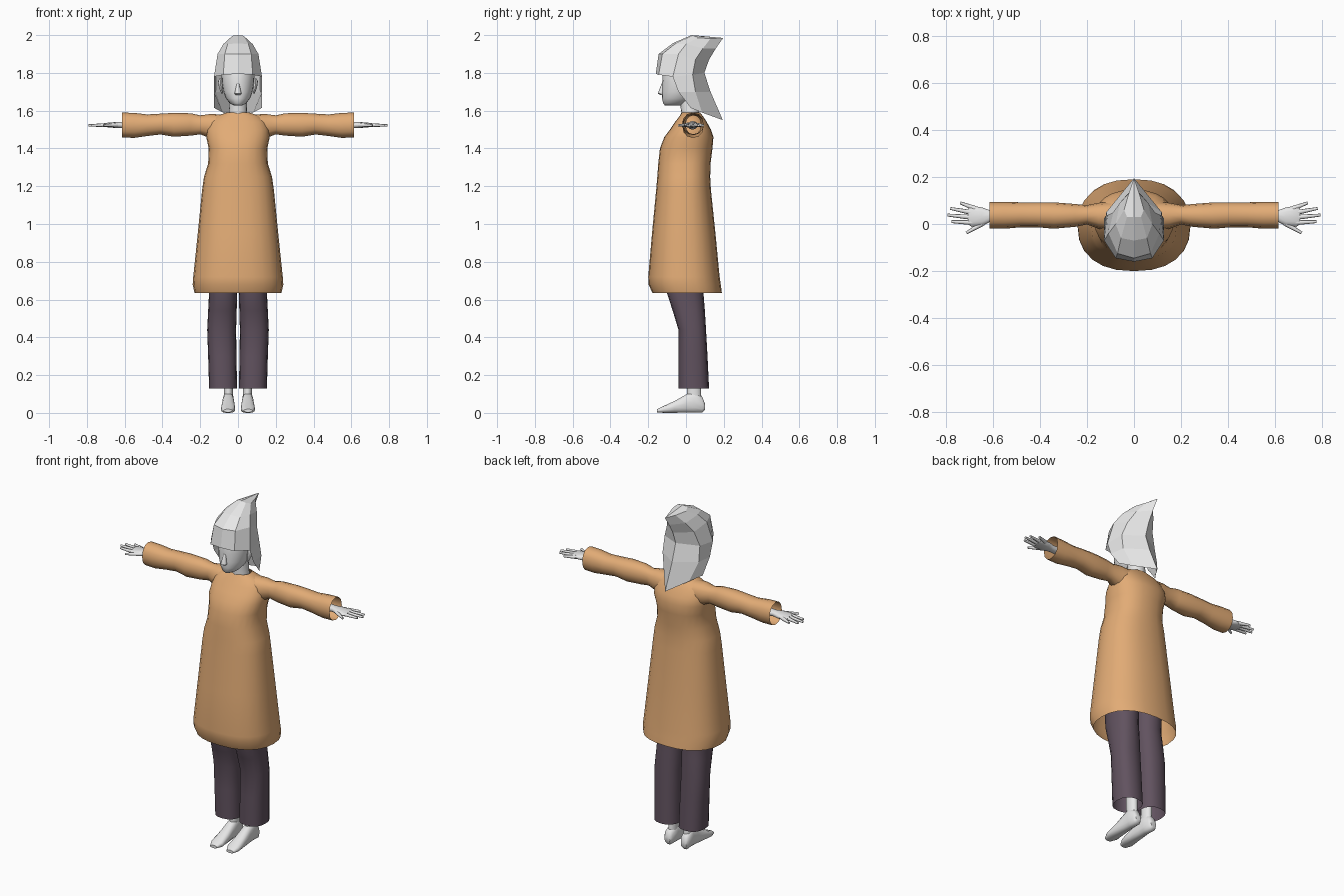
import bpy, bmesh, math
from mathutils import Vector


def material(name, rgb):
    m = bpy.data.materials.new(name)
    m.diffuse_color = (*rgb, 1)
    return m


PALE = material("pale grey", (0.8, 0.8, 0.8))
TAN = material("tan cloth", (0.76, 0.41, 0.18))
PLUM = material("dark plum cloth", (0.12, 0.085, 0.115))


def finish(name, bm, mat, smooth=True, mirror=False):
    bmesh.ops.recalc_face_normals(bm, faces=bm.faces)
    me = bpy.data.meshes.new(name)
    bm.to_mesh(me)
    bm.free()
    me.materials.append(mat)
    ob = bpy.data.objects.new(name, me)
    bpy.context.collection.objects.link(ob)
    if smooth:
        bpy.ops.object.select_all(action='DESELECT')
        ob.select_set(True)
        bpy.context.view_layer.objects.active = ob
        bpy.ops.object.shade_smooth_by_angle(angle=math.radians(50))
    if mirror:
        mod = ob.modifiers.new("mirror", 'MIRROR')
        mod.use_clip = True
        mod.merge_threshold = 0.0005
    return ob


# Each ring is (position along axis, u min, u max, v min, v max)
def add_loft(bm, rings, axis='z', n=16, power=2.0, caps=(False, False)):
    place = {'z': lambda u, v, t: (u, v, t),
             'x': lambda u, v, t: (t, u, v),
             'y': lambda u, v, t: (u, t, v)}[axis]
    loops = []
    for t, u0, u1, v0, v1 in rings:
        loop = []
        for i in range(n):
            a = 2 * math.pi * i / n
            c, s = math.cos(a), math.sin(a)
            c = math.copysign(abs(c) ** (2 / power), c)
            s = math.copysign(abs(s) ** (2 / power), s)
            loop.append(bm.verts.new(place((u0 + u1) / 2 + c * (u1 - u0) / 2,
                                           (v0 + v1) / 2 + s * (v1 - v0) / 2, t)))
        loops.append(loop)
    for a, b in zip(loops, loops[1:]):
        for i in range(n):
            j = (i + 1) % n
            bm.faces.new((a[i], a[j], b[j], b[i]))
    for flag, loop in zip(caps, (loops[0], loops[-1])):
        if flag:
            bm.faces.new(loop)


def loft(name, rings, mat, mirror=False, **kw):
    bm = bmesh.new()
    add_loft(bm, rings, **kw)
    return finish(name, bm, mat, mirror=mirror)


def add_tube(bm, p, q, r1, r2):
    p, q = Vector(p), Vector(q)
    d = q - p
    mat = d.to_track_quat('Z', 'Y').to_matrix().to_4x4()
    mat.translation = (p + q) / 2
    bmesh.ops.create_cone(bm, cap_ends=True, segments=8, radius1=r1, radius2=r2,
                          depth=d.length, matrix=mat)


def sym(rows):
    return [(z, -w, w, f, b) for z, w, f, b in rows]


# Coat body: height, half width, front, back
loft("coat", sym([
    (0.635, 0.230, -0.178, 0.190), (0.68, 0.240, -0.198, 0.184),
    (0.72, 0.237, -0.200, 0.178), (0.95, 0.213, -0.180, 0.156),
    (1.18, 0.190, -0.158, 0.132), (1.25, 0.180, -0.152, 0.128),
    (1.32, 0.158, -0.147, 0.130), (1.40, 0.155, -0.138, 0.140),
    (1.46, 0.168, -0.115, 0.145), (1.50, 0.165, -0.085, 0.132),
    (1.54, 0.150, -0.058, 0.110), (1.57, 0.120, -0.035, 0.090),
    (1.59, 0.060, -0.022, 0.075)]), TAN, n=24, power=2.35)

# Sleeves
loft("sleeve", [
    (0.08, -0.03, 0.095, 1.45, 1.58), (0.15, -0.02, 0.09, 1.455, 1.582),
    (0.20, -0.002, 0.080, 1.475, 1.575), (0.25, -0.012, 0.085, 1.468, 1.586),
    (0.34, -0.020, 0.092, 1.462, 1.588), (0.41, -0.014, 0.092, 1.474, 1.584),
    (0.48, -0.014, 0.092, 1.466, 1.580), (0.55, -0.020, 0.094, 1.456, 1.588),
    (0.613, -0.020, 0.094, 1.458, 1.590)],
    TAN, mirror=True, axis='x', n=12, power=2.2)

# Trouser legs and hidden hip part
loft("trouser_leg", [
    (0.13, 0.005, 0.153, -0.040, 0.122), (0.30, 0.008, 0.158, -0.040, 0.114),
    (0.44, 0.010, 0.163, -0.040, 0.106), (0.54, 0.007, 0.158, -0.070, 0.100),
    (0.64, 0.004, 0.153, -0.103, 0.092), (0.88, 0.002, 0.158, -0.110, 0.100)],
    PLUM, mirror=True, n=16, power=2.4)
loft("trouser_hips", sym([
    (0.82, 0.13, -0.08, 0.08), (0.88, 0.165, -0.115, 0.105),
    (1.10, 0.15, -0.11, 0.10)]), PLUM, n=16, power=2.3, caps=(True, True))

# Feet with ankles
bm = bmesh.new()
add_loft(bm, [
    (0.100, 0.036, 0.070, 0.015, 0.05), (0.086, 0.026, 0.080, 0.0, 0.085),
    (0.040, 0.022, 0.080, 0.0, 0.115), (0.000, 0.020, 0.083, 0.0, 0.098),
    (-0.06, 0.016, 0.088, 0.0, 0.064), (-0.12, 0.015, 0.090, 0.0, 0.036),
    (-0.153, 0.032, 0.076, 0.003, 0.020)],
    axis='y', n=14, power=2.5, caps=(True, True))
add_loft(bm, [(0.05, 0.025, 0.078, 0.0, 0.090), (0.10, 0.026, 0.074, 0.005, 0.080),
              (0.22, 0.025, 0.080, 0.005, 0.080)], n=14, caps=(True, True))
finish("foot", bm, PALE, mirror=True)

# Hands: wrist, palm, four fingers and a thumb
bm = bmesh.new()
add_loft(bm, [(0.50, 0.01, 0.06, 1.500, 1.545), (0.61, 0.010, 0.058, 1.507, 1.540),
              (0.645, -0.008, 0.070, 1.508, 1.540), (0.69, -0.012, 0.078, 1.512, 1.536),
              (0.705, 0.0, 0.068, 1.515, 1.532)],
         axis='x', n=12, power=2.3, caps=(True, True))
for root_x, root_y, tip_x, tip_y in [(0.675, 0.066, 0.738, 0.090), (0.685, 0.048, 0.780, 0.066),
                                     (0.685, 0.028, 0.792, 0.038), (0.685, 0.006, 0.775, 0.010),
                                     (0.640, 0.004, 0.712, -0.038)]:
    add_tube(bm, (root_x, root_y, 1.524), (tip_x, tip_y, 1.522), 0.011, 0.006)
finish("hand", bm, PALE, mirror=True)

# Neck and head
loft("neck", sym([(1.54, 0.060, -0.030, 0.085), (1.59, 0.048, -0.025, 0.070),
                  (1.70, 0.045, -0.040, 0.065)]), PALE, n=16, caps=(True, True))
loft("head", sym([
    (1.628, 0.022, -0.112, -0.020), (1.638, 0.042, -0.121, 0.000),
    (1.665, 0.064, -0.127, 0.035), (1.70, 0.077, -0.128, 0.055),
    (1.75, 0.085, -0.126, 0.070), (1.82, 0.088, -0.122, 0.080),
    (1.88, 0.066, -0.095, 0.060), (1.91, 0.025, -0.045, 0.020)]),
    PALE, n=20, caps=(True, True))

# Nose
loft("nose", sym([(1.682, 0.010, -0.135, -0.115), (1.69, 0.019, -0.148, -0.115),
                  (1.70, 0.016, -0.146, -0.115), (1.745, 0.007, -0.128, -0.115)]),
     PALE, n=8, caps=(True, True))

# Ears
loft("ear", [(1.69, 0.078, 0.088, -0.035, -0.015), (1.72, 0.080, 0.100, -0.040, 0.0),
             (1.755, 0.082, 0.106, -0.040, 0.005), (1.77, 0.084, 0.096, -0.03, 0.0)],
     PALE, mirror=True, n=8, caps=(True, True))

# Faceted hair: half rows from front centre to back centre, top to bottom
HAIR = [
    [(0, 0.03, 2.0), (0.03, 0.03, 1.996), (0.042, 0.06, 1.985), (0.022, 0.13, 1.982), (0, 0.197, 1.985)],
    [(0, -0.07, 1.957), (0.055, -0.06, 1.952), (0.078, 0.0, 1.952), (0.06, 0.09, 1.93), (0, 0.158, 1.93)],
    [(0, -0.145, 1.9), (0.07, -0.125, 1.9), (0.108, -0.04, 1.9), (0.088, 0.05, 1.87), (0, 0.122, 1.87)],
    [(0, -0.16, 1.795), (0.078, -0.145, 1.79), (0.127, -0.07, 1.78), (0.115, 0.035, 1.79), (0, 0.097, 1.80)],
    [(0.128, -0.04, 1.70), (0.118, 0.05, 1.70), (0, 0.13, 1.70)],
    [(0.127, 0.025, 1.615), (0.08, 0.085, 1.59), (0, 0.195, 1.55)],
]
bm = bmesh.new()
rows = [[bm.verts.new(p) for p in row] for row in HAIR]
bm.faces.new(rows[0])
for a, b in zip(rows, rows[1:]):
    a = a[len(a) - len(b):]
    for i in range(len(b) - 1):
        bm.faces.new((a[i], b[i], b[i + 1], a[i + 1]))
finish("hair", bm, PALE, smooth=False, mirror=True)
